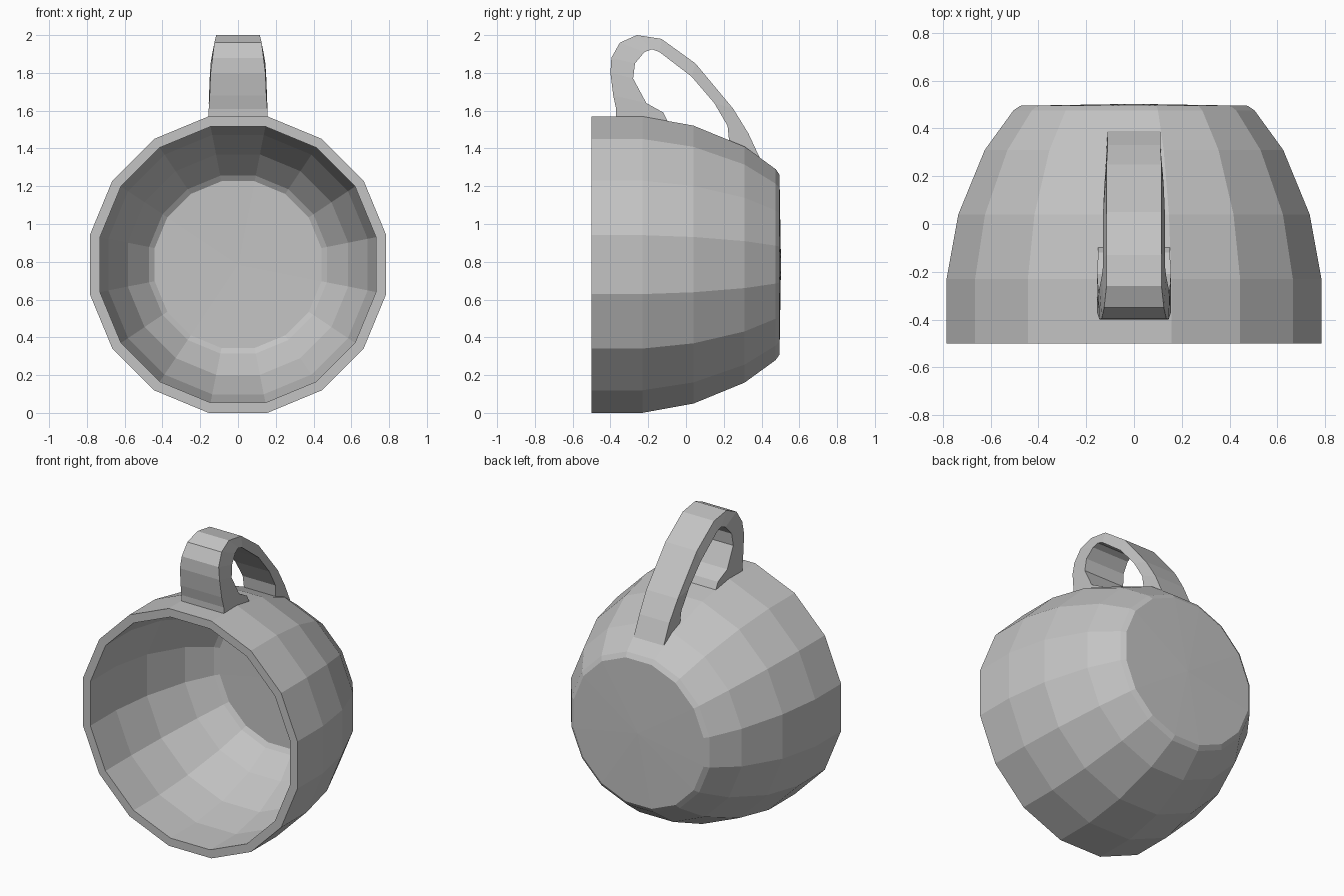
import bpy
import bmesh
import math

SIDES = 16
AXIS_Z = 0.785

cube = bpy.data.objects.get("Cube")
if cube:
    bpy.data.objects.remove(cube, do_unlink=True)

grey = bpy.data.materials.new("plain grey")
grey.use_nodes = True
colour = (0.55, 0.55, 0.55, 1)
grey.diffuse_color = colour
grey.node_tree.nodes["Principled BSDF"].inputs["Base Color"].default_value = colour


def finish(bm, name):
    bmesh.ops.recalc_face_normals(bm, faces=bm.faces[:])
    mesh = bpy.data.meshes.new(name)
    bm.to_mesh(mesh)
    bm.free()
    mesh.materials.append(grey)
    obj = bpy.data.objects.new(name, mesh)
    bpy.context.collection.objects.link(obj)
    return obj


def bridge(bm, a, b):
    n = len(a)
    for i in range(n):
        j = (i + 1) % n
        bm.faces.new((a[i], a[j], b[j], b[i]))


def fan(bm, ring, y):
    tip = bm.verts.new((0, y, AXIS_Z))
    for i in range(len(ring)):
        bm.faces.new((ring[i], ring[(i + 1) % len(ring)], tip))


# Cup lying on its side: (y, radius) from the inner floor, over the rim, to the base
cup_profile = [
    (0.44, 0.45), (0.42, 0.48), (0.28, 0.595), (0.03, 0.70), (-0.23, 0.745), (-0.5, 0.745),
    (-0.5, 0.80), (-0.23, 0.80), (0.04, 0.75), (0.31, 0.637), (0.475, 0.515), (0.495, 0.485),
]
bm = bmesh.new()
rings = []
for y, radius in cup_profile:
    angles = [(i + 0.5) * math.tau / SIDES for i in range(SIDES)]
    rings.append([bm.verts.new((radius * math.cos(a), y, AXIS_Z + radius * math.sin(a)))
                  for a in angles])
for a, b in zip(rings, rings[1:]):
    bridge(bm, a, b)
fan(bm, rings[0], 0.445)
fan(bm, rings[-1], 0.503)
finish(bm, "cup_body")

# Handle sections: outer (y, z), inner (y, z), outer and inner half widths
handle_sections = [
    ((-0.37, 1.54), (-0.09, 1.53), 0.155, 0.15),
    ((-0.37, 1.61), (-0.12, 1.59), 0.155, 0.15),
    ((-0.385, 1.68), (-0.21, 1.64), 0.15, 0.155),
    ((-0.40, 1.80), (-0.28, 1.77), 0.145, 0.15),
    ((-0.395, 1.88), (-0.27, 1.85), 0.135, 0.145),
    ((-0.35, 1.96), (-0.22, 1.91), 0.125, 0.135),
    ((-0.26, 2.0), (-0.18, 1.925), 0.115, 0.13),
    ((-0.13, 1.98), (-0.14, 1.91), 0.115, 0.13),
    ((0.05, 1.85), (0.03, 1.78), 0.115, 0.13),
    ((0.25, 1.61), (0.15, 1.64), 0.115, 0.125),
    ((0.33, 1.48), (0.22, 1.52), 0.11, 0.12),
    ((0.40, 1.33), (0.23, 1.42), 0.11, 0.115),
]
bm = bmesh.new()
loops = []
for outer, inner, wide_out, wide_in in handle_sections:
    corners = [(-wide_out, *outer), (wide_out, *outer), (wide_in, *inner), (-wide_in, *inner)]
    loops.append([bm.verts.new(c) for c in corners])
for a, b in zip(loops, loops[1:]):
    bridge(bm, a, b)
bm.faces.new(loops[0])
bm.faces.new(loops[-1])
finish(bm, "handle")
